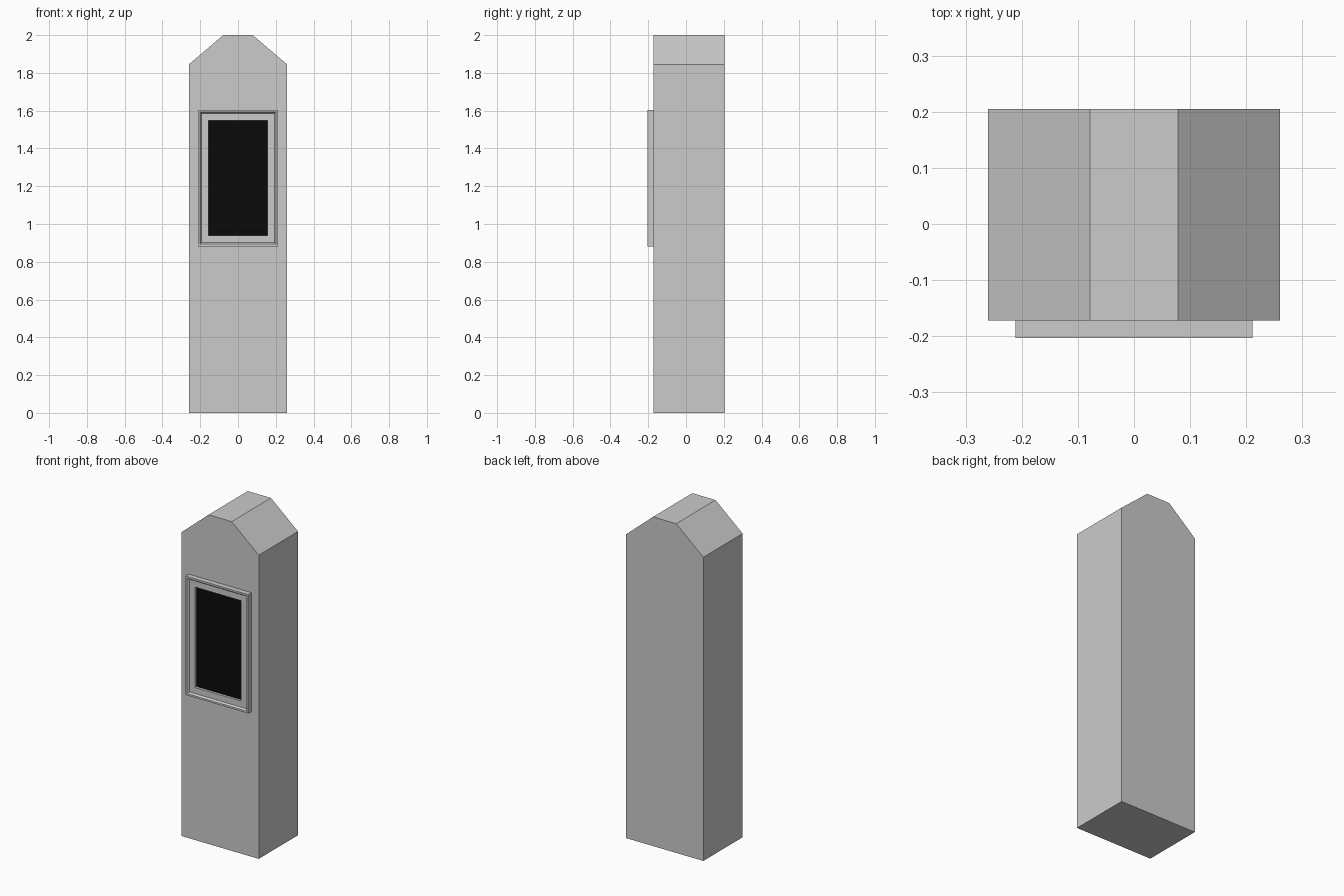
import bpy, bmesh

if "Cube" in bpy.data.objects:
    bpy.data.objects.remove(bpy.data.objects["Cube"])


def new_object(name, bm):
    bmesh.ops.recalc_face_normals(bm, faces=bm.faces)
    mesh = bpy.data.meshes.new(name)
    bm.to_mesh(mesh)
    bm.free()
    obj = bpy.data.objects.new(name, mesh)
    bpy.context.collection.objects.link(obj)
    return obj


FRONT, BACK = -0.172, 0.205
CENTER_Z, HALF_W, HALF_H = 1.243, 0.211, 0.361


def rect(bm, inset, y):
    """Rectangle of vertices inset from the frame's outer outline."""
    w, h = HALF_W - inset, HALF_H - inset
    return [bm.verts.new((sx * w, y, CENTER_Z + sz * h))
            for sx, sz in ((-1, -1), (1, -1), (1, 1), (-1, 1))]


# Kiosk body: gabled profile with a flat top, extruded front to back
half = [(0.26, 0), (0.26, 1.845), (0.078, 2.0)]
outline = half + [(-x, z) for x, z in reversed(half)]
bm = bmesh.new()
face = bm.faces.new([bm.verts.new((x, FRONT, z)) for x, z in outline])
ext = bmesh.ops.extrude_face_region(bm, geom=[face], use_keep_orig=True)
verts = [g for g in ext["geom"] if isinstance(g, bmesh.types.BMVert)]
bmesh.ops.translate(bm, verts=verts, vec=(0, BACK - FRONT, 0))
new_object("kiosk_body", bm)

# Screen frame: raised lip, sloped step, flat border and recess wall
profile = [(0, FRONT), (0, -0.203), (0.011, -0.203), (0.019, -0.192),
           (0.056, -0.192), (0.056, -0.176)]
bm = bmesh.new()
rings = [rect(bm, inset, y) for inset, y in profile]
for a, b in zip(rings, rings[1:]):
    for i in range(4):
        j = (i + 1) % 4
        bm.faces.new((a[i], a[j], b[j], b[i]))
bm.faces.new(rings[0])
bm.faces.new(rings[-1])
new_object("screen_frame", bm)

# Black display panel in the recess
bm = bmesh.new()
bm.faces.new(rect(bm, 0.056, -0.177))
screen = new_object("screen", bm)
for poly in screen.data.polygons:
    if poly.normal.y > 0:
        poly.flip()
black = bpy.data.materials.new("screen_black")
black.diffuse_color = (0.003, 0.003, 0.003, 1)
black.use_nodes = True
black.node_tree.nodes["Principled BSDF"].inputs["Base Color"].default_value = black.diffuse_color
screen.data.materials.append(black)
